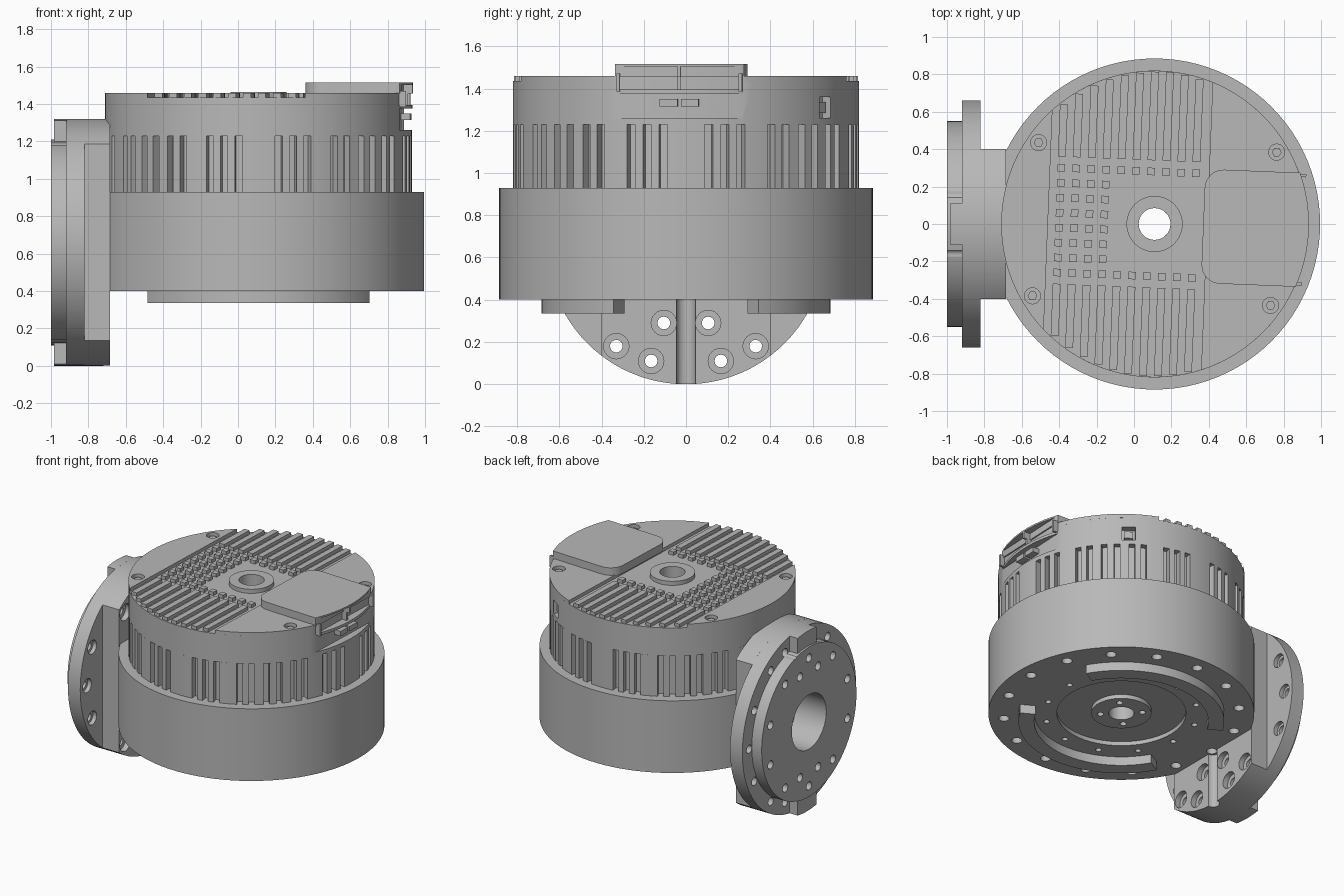
import bpy, bmesh
from math import sin, cos, pi, radians, sqrt, asin, acos
from mathutils import Matrix

if "Cube" in bpy.data.objects:
    bpy.data.objects.remove(bpy.data.objects["Cube"])

grey = bpy.data.materials.new("machined grey")
grey.use_nodes = True
COLOUR = (0.48, 0.48, 0.48, 1)
grey.diffuse_color = COLOUR
grey.node_tree.nodes["Principled BSDF"].inputs["Base Color"].default_value = COLOUR

# Frames: drive axis, the slightly turned cap on it, and the sideways flange
DRIVE = Matrix.Translation((0.11, 0, 0))
CAP = DRIVE @ Matrix.Rotation(radians(-2.3), 4, "Z")
FLANGE = Matrix(((0, 0, 1, 0), (1, 0, 0, 0), (0, 1, 0, 0.66), (0, 0, 0, 1)))


def arc(r, a0, a1, n=24):
    return [(r * cos(a0 + (a1 - a0) * i / n), r * sin(a0 + (a1 - a0) * i / n)) for i in range(n + 1)]


def circle(r, x=0, y=0, n=24):
    return [(x + px, y + py) for px, py in arc(r, 0, 2 * pi, n)[:-1]]


def rect(x0, x1, y0, y1):
    return [(x0, y0), (x1, y0), (x1, y1), (x0, y1)]


def solid(name, prisms, frame):
    """One object from (outline, bottom, top) prisms."""
    bm = bmesh.new()
    for outline, lo, hi in prisms:
        low = [bm.verts.new((x, y, lo)) for x, y in outline]
        high = [bm.verts.new((x, y, hi)) for x, y in outline]
        bm.faces.new(low[::-1])
        bm.faces.new(high)
        for i in range(len(low)):
            j = (i + 1) % len(low)
            bm.faces.new((low[i], low[j], high[j], high[i]))
    bm.transform(frame)
    bmesh.ops.recalc_face_normals(bm, faces=bm.faces)
    mesh = bpy.data.meshes.new(name)
    bm.to_mesh(mesh)
    bm.free()
    mesh.materials.append(grey)
    ob = bpy.data.objects.new(name, mesh)
    bpy.context.collection.objects.link(ob)
    return ob


def cut(ob, prisms, frame):
    cutter = solid("cutter", prisms, frame)
    cutter.hide_render = True
    mod = ob.modifiers.new("cut", "BOOLEAN")
    mod.operation, mod.solver, mod.object = "DIFFERENCE", "EXACT", cutter
    bpy.context.view_layer.objects.active = ob
    bpy.ops.object.modifier_apply(modifier=mod.name)
    bpy.data.objects.remove(cutter)


def ring_of(count, r, hole, lo, hi, start=0.0):
    return [(circle(hole, r * cos(a), r * sin(a), 16), lo, hi)
            for a in (start + 2 * pi * i / count for i in range(count))]


BORE = [(circle(0.085, n=32), 0, 2)]

# Lower housing with recessed underside and bolt holes
housing = solid("lower_housing", [(circle(0.885, n=96), 0.40, 0.93)], DRIVE)
cut(housing, [(circle(0.43, n=64), 0.3, 0.43)], DRIVE)
cut(housing, BORE + ring_of(16, 0.785, 0.035, 0.3, 0.5) + ring_of(12, 0.51, 0.02, 0.3, 0.45, 0.13), DRIVE)

hub = solid("underside_hub", [(circle(0.2, n=48), 0.40, 0.435)], DRIVE)
cut(hub, BORE + ring_of(4, 0.14, 0.022, 0.3, 0.425, pi / 4), DRIVE)

# Two arc shaped pads under the housing
for side, turn in (("front", pi), ("back", 0)):
    a0, a1 = turn + radians(30), turn + radians(150)
    solid(side + "_pad", [(arc(0.685, a0, a1, 40) + arc(0.58, a1, a0, 40), 0.335, 0.405)], DRIVE)

# Finned band: a round outline with groups of vertical slots
quadrant = (7.5, 13, 18.5, 29.5, 35, 42, 48, 55, 60.5, 71.5, 77, 82.5)
outline = []
for q in range(4):
    for a in quadrant:
        for d, r in ((-1.4, 0.82), (-1.4, 0.775), (1.4, 0.775), (1.4, 0.82)):
            t = radians(q * 90 + a + d)
            outline.append((r * cos(t), r * sin(t)))
        if a in (18.5, 60.5, 82.5):
            gap = 15 if a == 82.5 else 11
            outline += arc(0.82, radians(q * 90 + a + 3), radians(q * 90 + a + gap - 3), 4)
fins = solid("finned_band", [(outline, 0.92, 1.23)], DRIVE)
cut(fins, BORE, DRIVE)

# Upper cap with connector bay and side port
FLOOR, TOP = 1.435, 1.46
cap = solid("upper_cap", [(circle(0.82, n=96), 1.23, FLOOR)], DRIVE)
cut(cap, BORE + [(rect(0.765, 1, -0.3, 0.3), 1.26, 1.6)], CAP)
PORT = DRIVE @ Matrix.Rotation(radians(53.5), 4, "Z")
cut(cap, [(rect(0.77, 0.9, -0.045, 0.045), 1.26, 1.36)], PORT)
solid("side_port", [(rect(0.76, 0.80, -0.03, 0.03), 1.285, 1.335)], PORT)

# Raised side plates on the cap, with screw pockets
def segment(x, flip):
    a = acos(x / 0.82)
    return [(flip * px, flip * py) for px, py in arc(0.82, -a, a, 48)]

left_plate = solid("cap_plate_right", [(segment(0.57, -1), FLOOR - 0.005, TOP)], CAP)
right_plate = solid("cap_plate_left", [(segment(0.28, 1), FLOOR - 0.005, TOP)], CAP)
cut(right_plate, [(rect(0.765, 1, -0.3, 0.3), 1.26, 1.6)], CAP)
for plate, sx in ((left_plate, -1), (right_plate, 1)):
    spots = [(sx * 0.637, y) for y in (-0.41, 0.41)]
    for target in (plate, cap):
        cut(target, [(circle(0.043, x, y), 1.41, 1.5) for x, y in spots], CAP)
    solid("cap_screws", [(circle(0.026, x, y, 6), 1.40, 1.445) for x, y in spots], CAP)

# Cooling ridges and pegs
ridges, pegs = [], []
for i in range(10):
    x = -0.51 + 0.08 * i
    end = sqrt(0.815 ** 2 - (abs(x) + 0.02) ** 2)
    for s in (-1, 1):
        ridges.append((rect(x - 0.021, x + 0.021, *sorted((s * 0.34, s * end))), FLOOR - 0.01, TOP))
    for k in range(8):
        y = -0.28 + 0.08 * k
        if i < 4 or k in (0, 7):
            pegs.append((rect(x - 0.02, x + 0.02, y - 0.02, y + 0.02), FLOOR - 0.01, TOP))
solid("cooling_ridges", ridges, CAP)
solid("cooling_pegs", pegs, CAP)

collar = solid("centre_collar", [(circle(0.15, n=48), FLOOR - 0.01, 1.465)], DRIVE)
cut(collar, BORE, DRIVE)

# Connector cover, following the round edge outside
reach = asin(0.305 / 0.825)
corner = [(0.36 + x, 0.205 + y) for x, y in arc(0.1, pi / 2, pi, 8)]
cover = arc(0.825, -reach, reach, 16) + corner + [(x, -y) for x, y in corner[::-1]]
lid = solid("connector_cover", [(cover, TOP - 0.005, 1.515)], CAP)
cut(lid, [(rect(0.775, 1, -0.285, -0.008), 1.40, 1.503),
          (rect(0.775, 1, 0.008, 0.285), 1.40, 1.503)], CAP)

# Shelf, divider and sockets inside the connector bay
solid("bay_shelf", [(arc(0.822, -reach, reach, 16), 1.375, 1.395)], CAP)
solid("bay_frame", [(rect(0.755, 0.80, y - 0.008, y + 0.008), 1.385, 1.47) for y in (-0.29, 0, 0.29)], CAP)
solid("bay_sockets", [(rect(0.755, 0.815, y - 0.042, y + 0.042), 1.315, 1.35) for y in (-0.05, 0.05)], CAP)

# Side flange: boss, disc, locating keys and neck in one stack
disc = solid("flange_disc", [(circle(0.66, n=96), -0.92, -0.82)], FLANGE)
boss = solid("flange_boss", [(circle(0.55, n=96), -1.0, -0.92)], FLANGE)
for s, name in ((1, "top_key"), (-1, "bottom_key")):
    a = asin(0.11 / 0.66)
    key = arc(0.66, s * pi / 2 - a, s * pi / 2 + a, 8) + [(-s * 0.11, s * 0.5), (s * 0.11, s * 0.5)]
    solid(name, [(key, -0.985, -0.915)], FLANGE)
a = acos(0.4 / 0.66)
neck = solid("flange_neck", [(arc(0.66, a, pi - a, 40) + arc(0.66, pi + a, 2 * pi - a, 40), -0.82, -0.685)], FLANGE)

# Rounded groove down the lower neck
cut(neck, [(circle(0.045, -0.685, 0), -0.1, 0.45)], Matrix.Identity(4))

# Through holes with counterbores, then blind holes and the central bore
spots = []
for sy in (-1, 1):
    for sz in (-1, 1):
        spots += [(sy * y, sz * z) for y, z in ((0.105, 0.37), (0.33, 0.48), (0.165, 0.55), (0.52, 0.26))]
    spots.append((sy * 0.58, 0))
for part in (disc, boss, neck):
    cut(part, [(circle(0.03, y, z, 16), -1.1, -0.6) for y, z in spots], FLANGE)
    cut(part, [(circle(0.2, n=48), -1.1, -0.7)], FLANGE)
cut(neck, [(circle(0.06, y, z), -0.725, -0.6) for y, z in spots if abs(y) < 0.4], FLANGE)
cut(disc, [(circle(0.05, y, z), -0.85, -0.8) for y, z in spots if abs(y) > 0.4], FLANGE)
cut(boss, ring_of(10, 0.47, 0.03, -1.1, -0.94, pi / 10), FLANGE)

# Smooth the round walls, keep the edges sharp
bpy.ops.object.select_all(action="DESELECT")
for ob in bpy.context.collection.objects:
    if ob.type == "MESH" and grey.name in ob.data.materials:
        ob.select_set(True)
        bpy.context.view_layer.objects.active = ob
bpy.ops.object.shade_smooth_by_angle(angle=radians(30))
